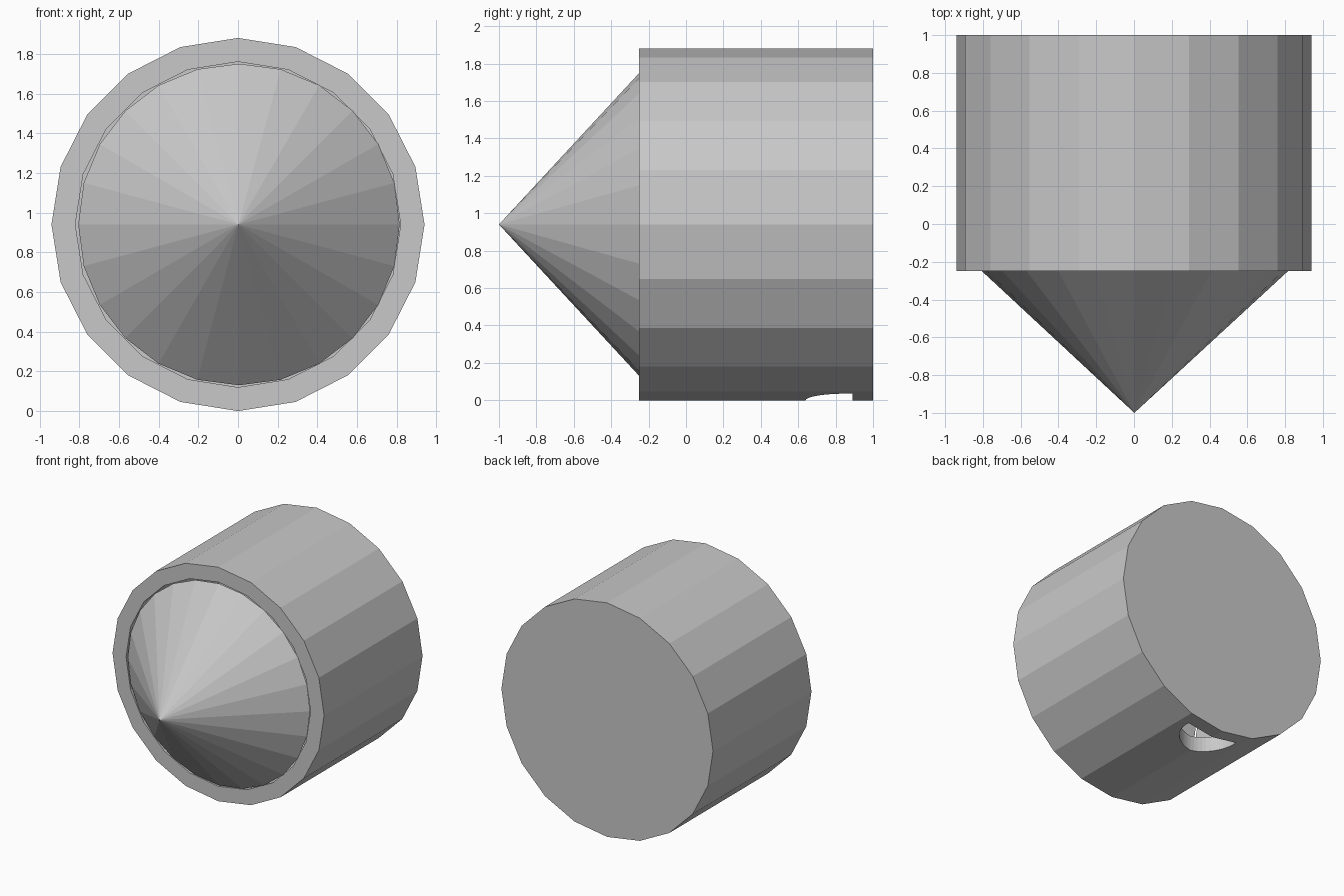
import bpy
import bmesh
from math import cos, sin, tau, asin, pi

cube = bpy.data.objects.get("Cube")
if cube:
    bpy.data.objects.remove(cube, do_unlink=True)

AXIS_Z = 0.94      # height of the horizontal axis
FRONT, BACK = -0.25, 1.0
CAP_Y = 0.89       # inner face of the closed back wall

grey = bpy.data.materials.new("plain grey")
grey.use_nodes = True
colour = (0.58, 0.58, 0.58, 1)
grey.diffuse_color = colour
grey.node_tree.nodes["Principled BSDF"].inputs["Base Color"].default_value = colour


def finish(name, bm):
    bmesh.ops.recalc_face_normals(bm, faces=bm.faces)
    mesh = bpy.data.meshes.new(name)
    bm.to_mesh(mesh)
    bm.free()
    mesh.materials.append(grey)
    obj = bpy.data.objects.new(name, mesh)
    bpy.context.collection.objects.link(obj)
    return obj


def ring(bm, sides, radius, y, x=0):
    return [bm.verts.new((x + radius * cos(tau * i / sides), y,
                          AXIS_Z + radius * sin(tau * i / sides)))
            for i in range(sides)]


def bridge(bm, a, b):
    for i in range(len(a)):
        j = (i + 1) % len(a)
        bm.faces.new((a[i], a[j], b[j], b[i]))


# Cup-shaped body: closed at the back, bored out from the front
bm = bmesh.new()
profile = [(0.94, BACK), (0.94, FRONT), (0.82, FRONT), (0.82, CAP_Y)]
rings = [ring(bm, 20, r, y) for r, y in profile]
for a, b in zip(rings, rings[1:]):
    bridge(bm, a, b)
bm.faces.new(rings[0])
bm.faces.new(rings[-1])
body = finish("body", bm)

# Pointed nose seated in the bore
bm = bmesh.new()
base = ring(bm, 24, 0.81, FRONT, 0.005)
tip = bm.verts.new((0.002, -1, AXIS_Z))
for i, v in enumerate(base):
    bm.faces.new((v, base[(i + 1) % len(base)], tip))
bm.faces.new(base)
finish("nose_cone", bm)

# Round drain hole in the underside, cut flat where it meets the back wall
bm = bmesh.new()
radius, centre = 0.226, 0.866
start = pi - asin((CAP_Y - centre) / radius)
sweep = tau - 2 * start + pi
steps = 24
sweep = pi + 2 * asin((CAP_Y - centre) / radius)
outline = [bm.verts.new((radius * cos(start + sweep * i / steps),
                         centre + radius * sin(start + sweep * i / steps), -0.2))
           for i in range(steps + 1)]
floor = bm.faces.new(outline)
extruded = bmesh.ops.extrude_face_region(bm, geom=[floor])["geom"]
for v in extruded:
    if isinstance(v, bmesh.types.BMVert):
        v.co.z = 0.4
cutter = finish("drain_hole_cutter", bm)
cutter.hide_render = True
cutter.hide_viewport = True

cut = body.modifiers.new("drain hole", "BOOLEAN")
cut.operation = "DIFFERENCE"
cut.solver = "EXACT"
cut.object = cutter
